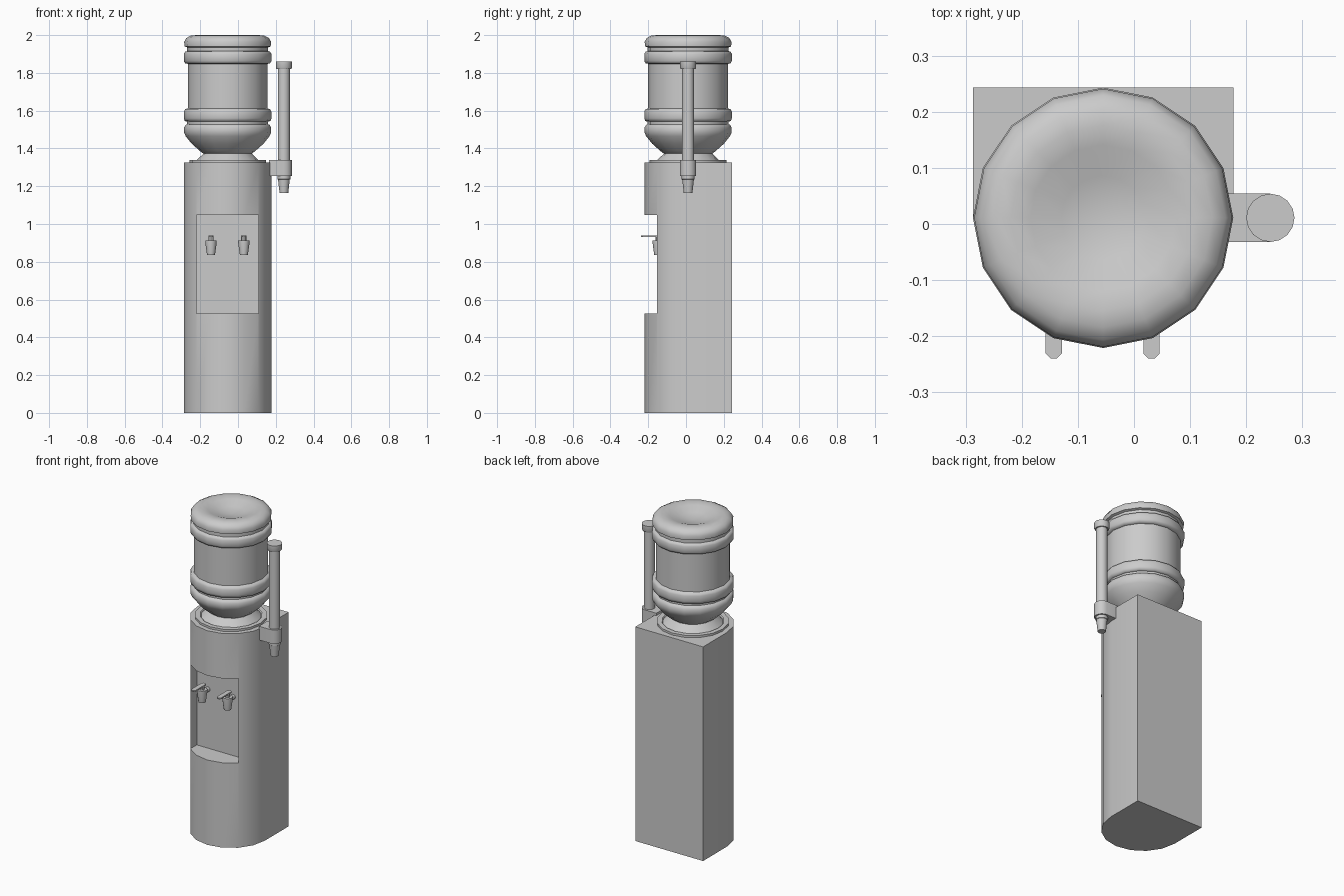
import bpy, bmesh
from math import sin, cos, pi, radians

if "Cube" in bpy.data.objects:
    bpy.data.objects.remove(bpy.data.objects["Cube"])

grey = bpy.data.materials.new("light_grey")
grey.use_nodes = True
colour = (0.6, 0.6, 0.6, 1)
grey.diffuse_color = colour
grey.node_tree.nodes["Principled BSDF"].inputs["Base Color"].default_value = colour

CX, CY, R = -0.055, 0.011, 0.232   # centre and radius shared by cabinet and bottle
SIDES = 16


def finish(name, bm, angle=40):
    bmesh.ops.recalc_face_normals(bm, faces=bm.faces)
    mesh = bpy.data.meshes.new(name)
    bm.to_mesh(mesh)
    bm.free()
    mesh.materials.append(grey)
    ob = bpy.data.objects.new(name, mesh)
    bpy.context.collection.objects.link(ob)
    smooth(ob, angle)
    return ob


def smooth(ob, angle):
    bpy.ops.object.select_all(action='DESELECT')
    ob.select_set(True)
    bpy.context.view_layer.objects.active = ob
    bpy.ops.object.shade_smooth_by_angle(angle=radians(angle))


def prism(name, outline, z0, z1):
    """Extrude a plan outline from z0 up to z1."""
    bm = bmesh.new()
    face = bm.faces.new([bm.verts.new((x, y, z0)) for x, y in outline])
    top = bmesh.ops.extrude_face_region(bm, geom=[face])["geom"]
    for v in top:
        if isinstance(v, bmesh.types.BMVert):
            v.co.z = z1
    return finish(name, bm)


def lathe(name, profile, x, y, sides=SIDES, angle=40):
    """Turn a (radius, height) profile about a vertical axis; radius 0 closes it."""
    bm = bmesh.new()
    rings = []
    for r, z in profile:
        turns = [2 * pi * i / sides for i in range(sides)] if r else [0]
        rings.append([bm.verts.new((x + r * cos(t), y + r * sin(t), z)) for t in turns])
    for a, b in zip(rings, rings[1:]):
        for i in range(sides):
            j = (i + 1) % sides
            quad = [a[i % len(a)], a[j % len(a)], b[j % len(b)], b[i % len(b)]]
            bm.faces.new(list(dict.fromkeys(quad)))
    return finish(name, bm, angle)


def arc(x, y, r, start, end, steps):
    return [(x + r * cos(radians(start + (end - start) * i / steps)),
             y + r * sin(radians(start + (end - start) * i / steps))) for i in range(steps + 1)]


# Cabinet: square back, half-round front, with the tap recess cut out
back = CY + R
cabinet = prism("cabinet", arc(CX, CY, R, 180, 360, 8) + [(CX + R, back), (CX - R, back)], 0, 1.325)
w = 0.164
cutter = prism("recess_cutter", [(CX - w, -0.4), (CX + w, -0.4), (CX + w, -0.09), (CX - w, -0.09)],
               0.525, 1.047)
cut = cabinet.modifiers.new("recess", 'BOOLEAN')
cut.operation = 'DIFFERENCE'
cut.solver = 'EXACT'
cut.object = cutter
bpy.context.view_layer.objects.active = cabinet
bpy.ops.object.modifier_apply(modifier=cut.name)
bpy.data.objects.remove(cutter)
smooth(cabinet, 40)

# Collar holding the bottle
lathe("collar", [(0, 1.32), (0.203, 1.32), (0.203, 1.338), (0.175, 1.338), (0.17, 1.332),
                 (0.125, 1.375), (0, 1.375)], CX, CY)

# Water bottle, from neck to dished top
lathe("bottle", [
    (0, 1.365), (0.125, 1.37), (0.145, 1.385), (0.19, 1.425), (0.222, 1.465), (0.231, 1.485),
    (0.231, 1.51), (0.222, 1.525), (0.214, 1.528), (0.214, 1.542), (0.227, 1.545), (0.232, 1.56),
    (0.232, 1.595), (0.225, 1.608), (0.211, 1.612), (0.211, 1.848), (0.225, 1.851), (0.232, 1.863),
    (0.232, 1.9), (0.225, 1.912), (0.214, 1.915), (0.214, 1.935), (0.228, 1.94), (0.23, 1.965),
    (0.218, 1.985), (0.195, 1.997), (0.165, 2.0), (0.13, 1.993), (0.075, 1.972), (0, 1.96)],
    CX, CY, angle=60)

# Cup dispenser on the left side
TX = 0.243
prism("cup_bracket", arc(TX, CY, 0.043, -90, 90, 8) + [(0.165, CY + 0.043), (0.165, CY - 0.043)],
      1.255, 1.34)
lathe("cup_tube", [(0, 1.33), (0.032, 1.33), (0.032, 1.83), (0, 1.83)], TX, CY)
lathe("cup_tube_cap", [(0, 1.82), (0.039, 1.82), (0.043, 1.828), (0.043, 1.86), (0, 1.86)], TX, CY)
lathe("cup_outlet", [(0, 1.26), (0.034, 1.26), (0.034, 1.237), (0.031, 1.235), (0.023, 1.165),
                     (0, 1.165)], TX, CY)

# Two taps, each with spout, feed pipe, stem and flat lever
for side, x in (("right", -0.143), ("left", 0.031)):
    y = -0.147
    lathe(side + "_tap_spout", [(0, 0.835), (0.021, 0.835), (0.03, 0.9), (0.03, 0.912), (0, 0.912)],
          x, y, 12)
    lathe(side + "_tap_stem", [(0, 0.91), (0.014, 0.91), (0.014, 0.934), (0, 0.934)], x, y, 8)
    prism(side + "_tap_lever", arc(x, -0.225, 0.0155, 202.5, 337.5, 3)
          + arc(x, -0.135, 0.0155, 22.5, 157.5, 3), 0.932, 0.94)
    pipe = lathe(side + "_tap_pipe", [(0, 0), (0.015, 0), (0.015, 0.06), (0, 0.06)], 0, 0, 10)
    pipe.rotation_euler.x = radians(-90)
    pipe.location = (x, y, 0.89)
